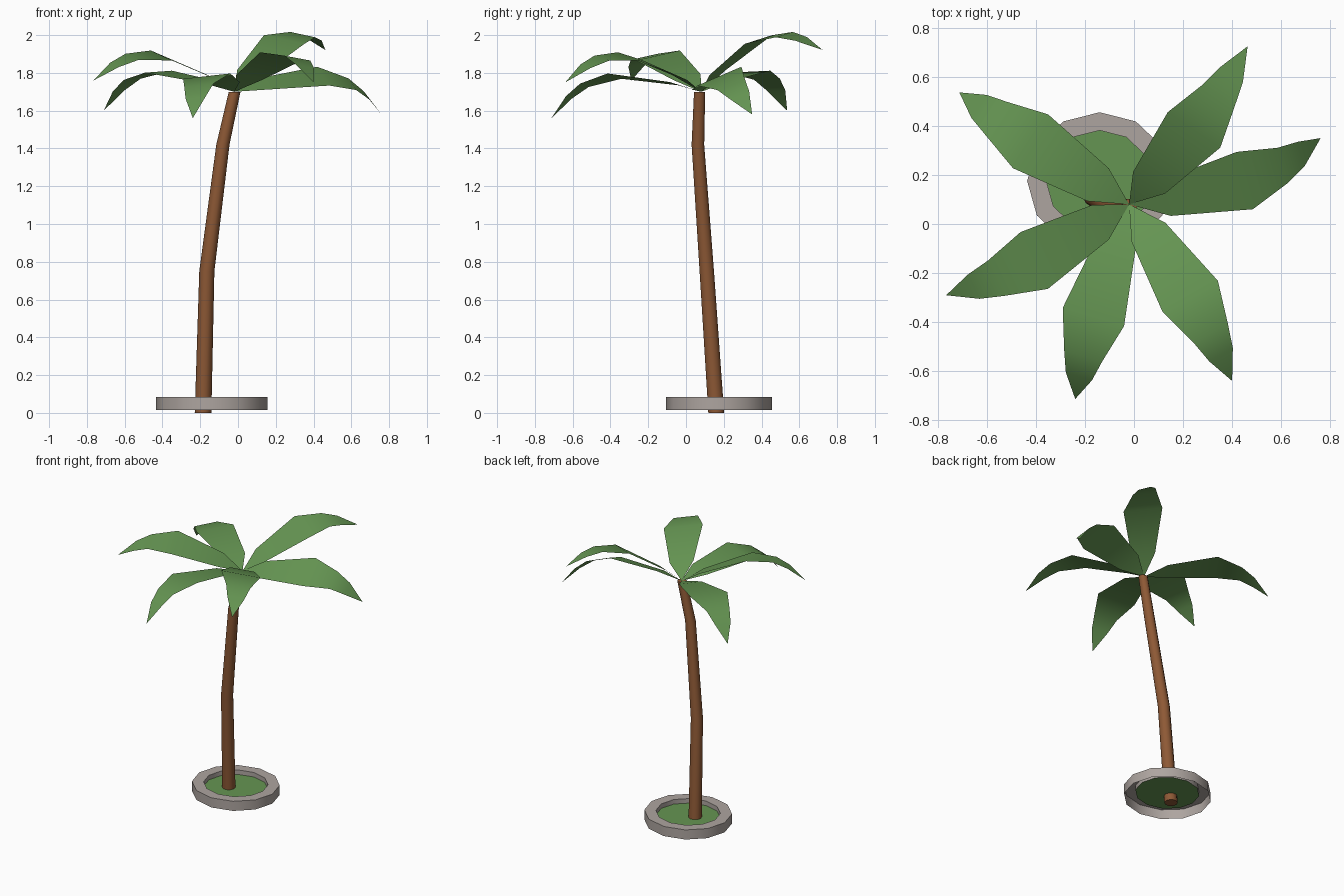
import bpy, bmesh, math
from mathutils import Vector

if "Cube" in bpy.data.objects:
    bpy.data.objects.remove(bpy.data.objects["Cube"])


def material(name, rgb):
    m = bpy.data.materials.new(name)
    m.diffuse_color = (*rgb, 1)
    m.use_nodes = True
    m.node_tree.nodes["Principled BSDF"].inputs["Base Color"].default_value = m.diffuse_color
    return m


green = material("leaf green", (0.13, 0.30, 0.085))
brown = material("bark brown", (0.27, 0.10, 0.036))
grey = material("stone grey", (0.42, 0.375, 0.35))


def make(name, bm, mat, angle):
    me = bpy.data.meshes.new(name)
    bm.to_mesh(me)
    bm.free()
    me.materials.append(mat)
    ob = bpy.data.objects.new(name, me)
    bpy.context.collection.objects.link(ob)
    bpy.ops.object.select_all(action='DESELECT')
    ob.select_set(True)
    bpy.context.view_layer.objects.active = ob
    bpy.ops.object.shade_smooth_by_angle(angle=math.radians(angle))
    return ob


def ring(bm, centre, rx, ry, sides):
    c = Vector(centre)
    return [bm.verts.new(c + Vector((rx * math.cos(a), ry * math.sin(a), 0)))
            for a in (2 * math.pi * i / sides for i in range(sides))]


def bridge(bm, lower, upper):
    n = len(lower)
    for i in range(n):
        j = (i + 1) % n
        bm.faces.new((lower[i], lower[j], upper[j], upper[i]))


# Trunk: bent tapering tube
bm = bmesh.new()
path = [(-0.185, 0.16, 0.0, 0.044), (-0.165, 0.11, 0.75, 0.040),
        (-0.08, 0.063, 1.42, 0.035), (-0.018, 0.072, 1.70, 0.031)]
rings = [ring(bm, p[:3], p[3], p[3], 10) for p in path]
for a, b in zip(rings, rings[1:]):
    bridge(bm, a, b)
bm.faces.new(rings[0][::-1])
bm.faces.new(rings[-1])
make("trunk", bm, brown, 45)

# Stone planter ring: outer wall, top lip, inner wall, open underneath
CX, CY = -0.14, 0.175
bm = bmesh.new()
wall = [ring(bm, (CX, CY, z), rx, ry, 12) for z, rx, ry in
        [(0.015, 0.295, 0.28), (0.085, 0.295, 0.28),
         (0.085, 0.217, 0.206), (0.052, 0.217, 0.206)]]
for a, b in zip(wall, wall[1:]):
    bridge(bm, a, b)
make("planter_ring", bm, grey, 35)

# Grass disc inside the ring
bm = bmesh.new()
bm.faces.new(ring(bm, (CX, CY, 0.052), 0.217, 0.206, 12))
make("grass_disc", bm, green, 30)

# Fronds: one arched leaf outline (distance along, height, half width),
# placed by its tip direction and its sideways direction
CROWN = Vector((-0.02, 0.08, 1.70))
LEAF = [(0.142, 0.068, 0.080), (0.460, 0.163, 0.131),
        (0.630, 0.143, 0.081), (0.724, 0.093, 0.056)]
LENGTH = 0.834
FRONDS = [((0.48, 0.64, 0.22), (-0.215, 0.145, 0.046)),
          ((0.78, 0.27, -0.12), (-0.065, 0.235, 0.10)),
          ((-0.69, 0.455, -0.10), (-0.14, -0.22, -0.01)),
          ((-0.745, -0.37, 0.06), (0.11, -0.235, -0.053)),
          ((-0.22, -0.795, -0.14), (0.25, -0.075, 0.028)),
          ((0.42, -0.72, 0.05), (0.23, 0.13, -0.043))]
for k, (tip, side) in enumerate(FRONDS):
    e = Vector(tip).normalized()
    w = Vector(side)
    w = (w - e * w.dot(e)).normalized()
    n = e.cross(w)
    bm = bmesh.new()
    base = bm.verts.new(CROWN)
    end = bm.verts.new(CROWN + e * LENGTH)
    pairs = [[bm.verts.new(CROWN + e * d + n * h + w * s * hw) for s in (-1, 1)]
             for d, h, hw in LEAF]
    bm.faces.new((base, pairs[0][0], pairs[0][1]))
    for a, b in zip(pairs, pairs[1:]):
        bm.faces.new((a[0], b[0], b[1], a[1]))
    bm.faces.new((pairs[-1][0], end, pairs[-1][1]))
    make(f"frond_{k + 1}", bm, green, 60)
